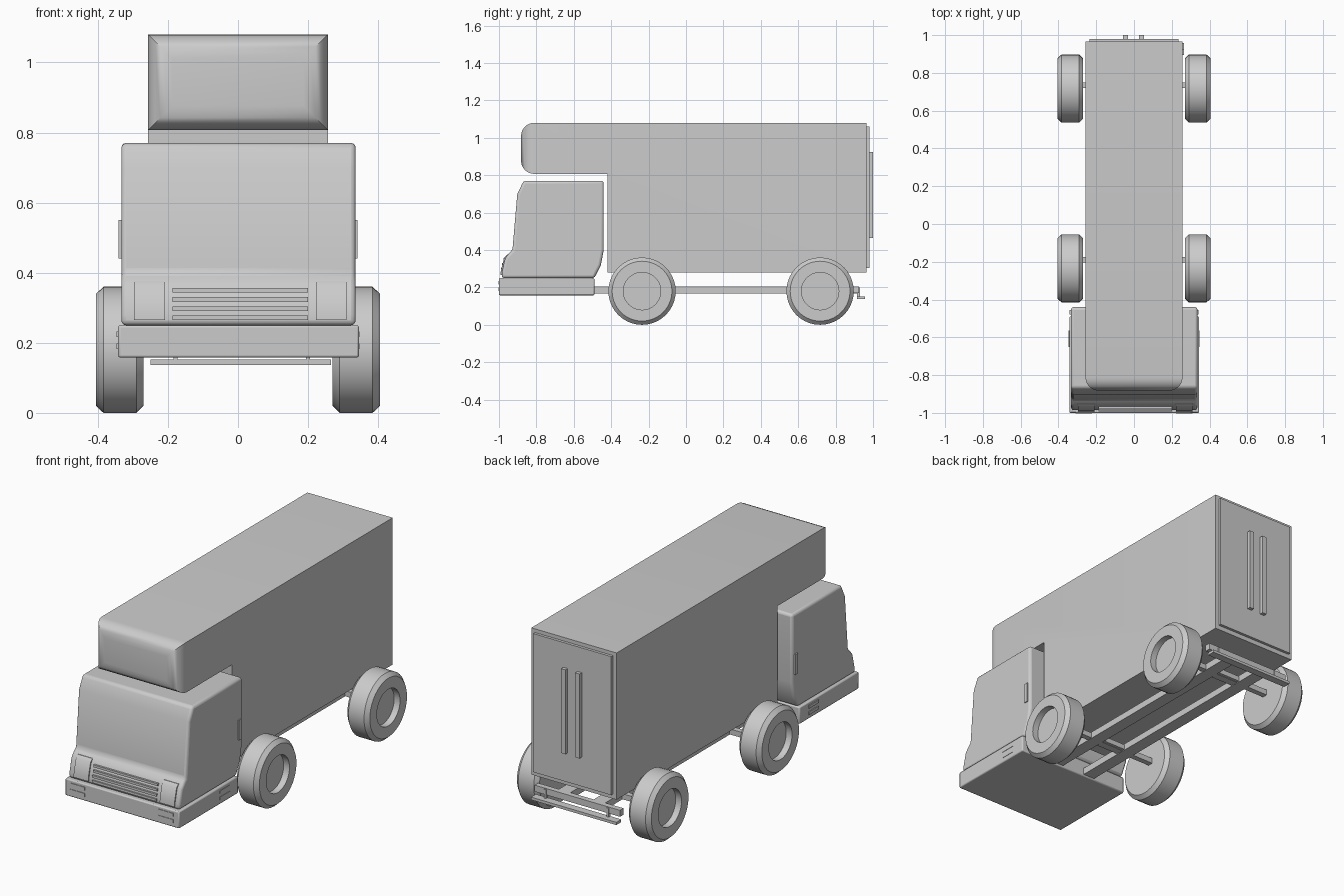
import bpy, bmesh, math
from mathutils import Matrix

if "Cube" in bpy.data.objects:
    bpy.data.objects.remove(bpy.data.objects["Cube"])


def finish(name, bm, bevel=0.0, segments=3, angle=35):
    bmesh.ops.recalc_face_normals(bm, faces=bm.faces)
    me = bpy.data.meshes.new(name)
    bm.to_mesh(me)
    bm.free()
    ob = bpy.data.objects.new(name, me)
    bpy.context.collection.objects.link(ob)
    if bevel:
        m = ob.modifiers.new("Bevel", 'BEVEL')
        m.width, m.segments = bevel, segments
        m.limit_method, m.angle_limit = 'ANGLE', math.radians(40)
    bpy.ops.object.select_all(action='DESELECT')
    ob.select_set(True)
    bpy.context.view_layer.objects.active = ob
    bpy.ops.object.shade_smooth_by_angle(angle=math.radians(angle))
    return ob


def prism_bm(pts, x0, x1):
    """Extrude a (y, z) profile from x0 to x1."""
    bm = bmesh.new()
    face = bm.faces.new([bm.verts.new((x0, y, z)) for y, z in pts])
    new = bmesh.ops.extrude_face_region(bm, geom=[face])['geom']
    bmesh.ops.translate(bm, vec=(x1 - x0, 0, 0),
                        verts=[v for v in new if isinstance(v, bmesh.types.BMVert)])
    return bm


def prism(name, pts, x0, x1, **kw):
    return finish(name, prism_bm(pts, x0, x1), **kw)


def box(name, x0, x1, y0, y1, z0, z1, **kw):
    return prism(name, [(y0, z0), (y1, z0), (y1, z1), (y0, z1)], x0, x1, **kw)


def pair(name, x0, x1, *yz, **kw):
    """Mirrored left and right boxes."""
    box(name + "_right", x0, x1, *yz, **kw)
    box(name + "_left", -x1, -x0, *yz, **kw)


# Cargo body with a rounded nose reaching over the cab
bm = prism_bm([(-0.42, 0.28), (0.965, 0.28), (0.965, 1.08),
               (-0.882, 1.08), (-0.882, 0.807), (-0.42, 0.807)], -0.257, 0.257)
nose = [e for e in bm.edges if all(v.co.y < -0.88 for v in e.verts)]
bmesh.ops.bevel(bm, geom=nose, offset=0.07, segments=6, profile=0.5, affect='EDGES')
finish("cargo_body", bm)

# Cab
prism("cab", [(-0.985, 0.25), (-0.985, 0.28), (-0.967, 0.355), (-0.95, 0.378),
              (-0.928, 0.40), (-0.902, 0.70), (-0.868, 0.77), (-0.44, 0.77),
              (-0.44, 0.40), (-0.455, 0.32), (-0.49, 0.25)],
      -0.333, 0.336, bevel=0.014)
box("front_bumper", -0.342, 0.345, -1.0, -0.49, 0.158, 0.25, bevel=0.006, segments=2)

# Headlights follow the slope of the cab nose
for side, x0 in (("left", -0.297), ("right", 0.222)):
    prism("headlight_" + side, [(-0.96, 0.265), (-0.992, 0.265), (-0.99, 0.29),
                                (-0.972, 0.36), (-0.955, 0.376), (-0.93, 0.376)],
          x0, x0 + 0.088)

# Grille slats
for i, z in enumerate((0.265, 0.291, 0.317, 0.343)):
    y = -0.992 + max(0, z - 0.28) * 0.24
    box(f"grille_slat_{i}", -0.187, 0.2, y, y + 0.03, z, z + 0.013)

# Lamps and vents in the bumper, door handles
for i, z in enumerate((0.182, 0.216)):
    pair(f"bumper_lamp_{i}", 0.222, 0.31, -1.003, -0.98, z, z + 0.018)
    pair(f"bumper_vent_{i}", 0.33, 0.347, -0.65, -0.565, z, z + 0.016)
pair("door_handle", 0.325, 0.341, -0.478, -0.456, 0.44, 0.55)

# Rear door panel with two lock bars
box("rear_door", -0.235, 0.235, 0.96, 0.98, 0.305, 1.06)
for i, x in enumerate((-0.045, 0.04)):
    box(f"lock_bar_{i}", x - 0.013, x + 0.013, 0.975, 1.0, 0.465, 0.925)

# Chassis rails, cross members and axles
pair("chassis_rail", 0.07, 0.14, -0.52, 0.915, 0.168, 0.205)
for i, y in enumerate((-0.19, 0.735)):
    box(f"cross_member_{i}", -0.14, 0.14, y - 0.03, y + 0.03, 0.172, 0.2)
    box(f"axle_{i}", -0.3, 0.3, y - 0.015, y + 0.015, 0.17, 0.2)

# Rear underride guard
box("rear_beam", -0.25, 0.265, 0.895, 0.925, 0.17, 0.205)
box("underride_bar", -0.25, 0.265, 0.915, 0.957, 0.137, 0.152)
for i, x in enumerate((-0.178, 0.2)):
    box(f"underride_post_{i}", x - 0.006, x + 0.006, 0.915, 0.93, 0.14, 0.2)

# Wheels turned from a half profile (x, radius)
tyre = [(0.27, 0), (0.27, 0.16), (0.29, 0.18), (0.384, 0.18), (0.405, 0.16),
        (0.405, 0.1), (0.37, 0.1), (0.37, 0)]


def wheel(name, y, side):
    bm = bmesh.new()
    verts = [bm.verts.new((x * side, 0, r)) for x, r in tyre]
    edges = [bm.edges.new(p) for p in zip(verts, verts[1:])]
    bmesh.ops.spin(bm, geom=verts + edges, cent=(0, 0, 0), axis=(1, 0, 0),
                   angle=math.tau, steps=40)
    bmesh.ops.remove_doubles(bm, verts=bm.verts, dist=1e-4)
    bmesh.ops.transform(bm, matrix=Matrix.Translation((0, y, 0.18)), verts=bm.verts)
    finish(name, bm, angle=30)


for label, y in (("front", -0.235), ("rear", 0.717)):
    for side, s in (("left", -1), ("right", 1)):
        wheel(f"{label}_wheel_{side}", y, s)
